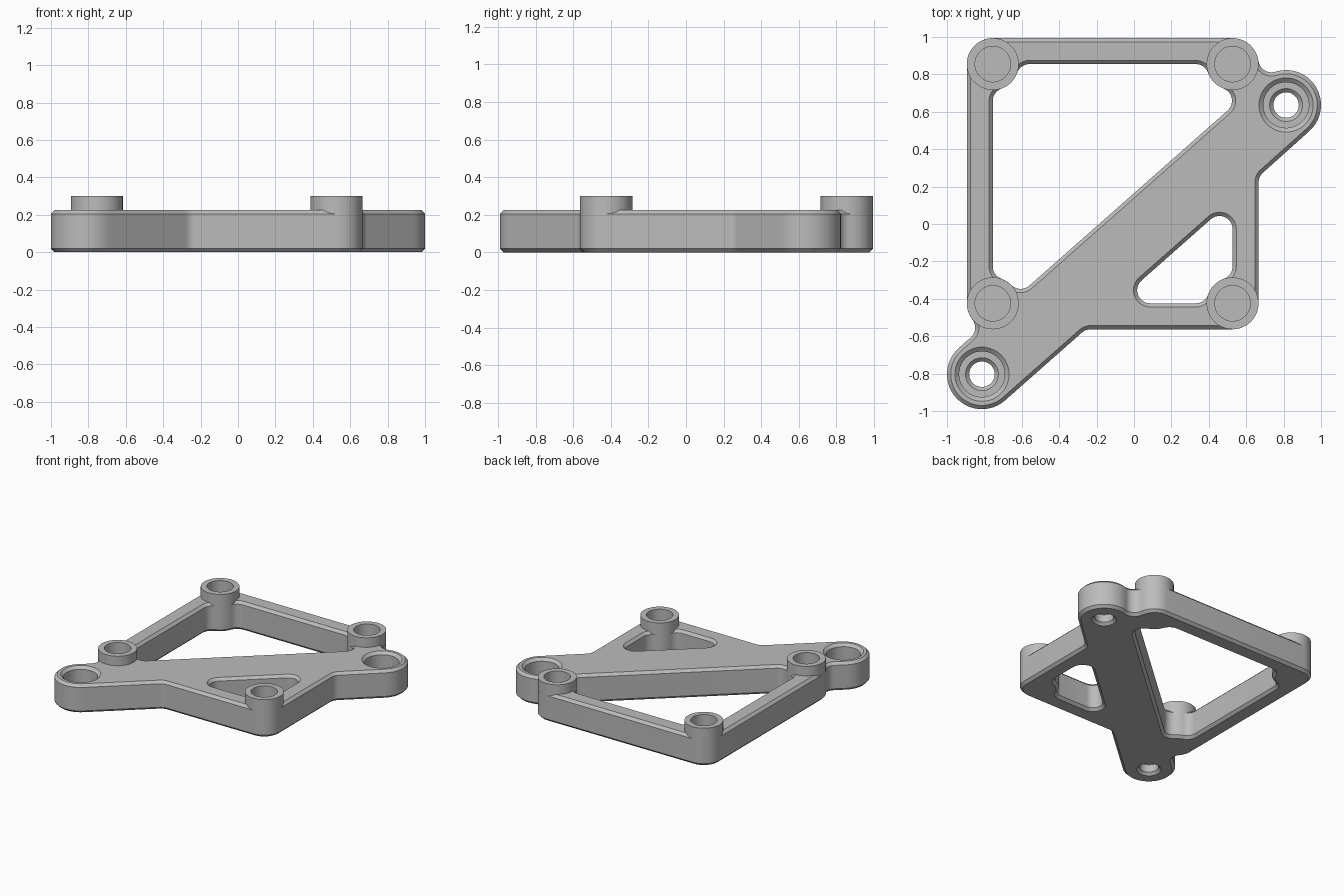
import bpy, bmesh, math
from mathutils import Vector

cube = bpy.data.objects.get("Cube")
if cube:
    bpy.data.objects.remove(cube)

GREY = (0.5, 0.5, 0.5, 1)
grey = bpy.data.materials.new("matte grey")
grey.use_nodes = True
grey.diffuse_color = GREY
grey.node_tree.nodes["Principled BSDF"].inputs["Base Color"].default_value = GREY

TOP, CHAMFER, POST_TOP, POST_FLOOR = 0.225, 0.02, 0.3, 0.06
POST_R, BORE_R, LUG_R, F = 0.139, 0.095, 0.187, -0.07
X0, X1, Y0, Y1 = -0.755, 0.527, -0.424, 0.855
POSTS = [(X0, Y0), (X1, Y0), (X1, Y1), (X0, Y1)]
LUGS = [(-0.813, -0.803), (0.813, 0.636)]
A, B, C, D = [(x, y, POST_R) for x, y in POSTS]
LUG_A, LUG_B = [(x, y, LUG_R) for x, y in LUGS]

# Belts of tangent circles, material on the left; negative radii are fillets
OUTLINE = [LUG_A, (-0.232, -0.633, F), B, (0.736, 0.222, F), LUG_B,
           (0.735, 0.881, F), C, D, A, (-0.919, -0.554, F)]
BIG_WINDOW = [(-0.685, -0.227, F), (-0.685, 0.658, F), D, (-0.558, 0.785, F),
              (0.33, 0.785, F), C, (0.454, 0.659, F), (-0.606, -0.277, F), A]
SMALL_WINDOW = [(0.087, -0.354, F), (0.457, -0.027, F), (0.457, -0.227, F),
                B, (0.33, -0.354, F)]


def belt(circles):
    """Arcs of a belt as (x, y, radius, heading) for every point."""
    headings = []
    for (x, y, r), (x2, y2, r2) in zip(circles, circles[1:] + circles[:1]):
        ratio = (r - r2) / math.hypot(x2 - x, y2 - y)
        headings.append(math.atan2(y2 - y, x2 - x) + math.asin(max(-1, min(1, ratio))))
    points = []
    for i, (x, y, r) in enumerate(circles):
        start = headings[i - 1]
        sweep = (headings[i] - start + math.pi) % math.tau - math.pi
        if r > 0 and sweep < -0.3:
            sweep += math.tau
        if r < 0 and sweep > 0.3:
            sweep -= math.tau
        steps = max(2, math.ceil(abs(sweep) / math.radians(8)))
        points += [(x, y, r, start + sweep * k / steps) for k in range(steps + 1)]
    return points


def belt_loop(bm, points, inset, z):
    return [bm.verts.new((x + (r - inset) * math.sin(a), y - (r - inset) * math.cos(a), z))
            for x, y, r, a in points]


def ring(bm, centre, radius, z, count=48):
    return [bm.verts.new((centre[0] + radius * math.cos(math.tau * k / count),
                          centre[1] + radius * math.sin(math.tau * k / count), z))
            for k in range(count)]


def skin(bm, loops):
    """Join successive loops with quads."""
    for low, high in zip(loops, loops[1:]):
        for k in range(len(low)):
            bm.faces.new((low[k - 1], low[k], high[k], high[k - 1]))


def cap(bm, loops, up):
    edges = [bm.edges.get((loop[k - 1], loop[k])) for loop in loops for k in range(len(loop))]
    bmesh.ops.triangle_fill(bm, use_beauty=True, edges=edges, normal=Vector((0, 0, up)))


def finish(bm, name):
    bmesh.ops.recalc_face_normals(bm, faces=bm.faces)
    mesh = bpy.data.meshes.new(name)
    bm.to_mesh(mesh)
    bm.free()
    mesh.materials.append(grey)
    obj = bpy.data.objects.new(name, mesh)
    bpy.context.collection.objects.link(obj)
    bpy.ops.object.select_all(action="DESELECT")
    obj.select_set(True)
    bpy.context.view_layer.objects.active = obj
    bpy.ops.object.shade_smooth_by_angle(angle=math.radians(30))


# Plate with chamfered outline and windows
bm = bmesh.new()
top_loops, bottom_loops = [], []
for circles in (OUTLINE, BIG_WINDOW, SMALL_WINDOW):
    points = belt(circles)
    loops = [belt_loop(bm, points, inset, z) for inset, z in
             ((CHAMFER, 0), (0, CHAMFER), (0, TOP - CHAMFER), (CHAMFER, TOP))]
    skin(bm, loops)
    bottom_loops.append(loops[0])
    top_loops.append(loops[-1])

# Counterbored screw holes through the lugs
for centre in LUGS:
    loops = [ring(bm, centre, r, z) for r, z in
             ((0.145, TOP), (0.122, TOP - CHAMFER), (0.122, 0.1), (0.088, 0.1),
              (0.068, 0.08), (0.068, CHAMFER), (0.088, 0))]
    skin(bm, loops)
    top_loops.append(loops[0])
    bottom_loops.append(loops[-1])

# Blind holes below the posts
for centre in POSTS:
    loops = [ring(bm, centre, BORE_R, z) for z in (TOP, POST_FLOOR)]
    skin(bm, loops)
    bm.faces.new(loops[1])
    top_loops.append(loops[0])

cap(bm, top_loops, 1)
cap(bm, bottom_loops, -1)
bmesh.ops.remove_doubles(bm, verts=bm.verts, dist=0.0005)
finish(bm, "plate")

# Hollow standoff posts rising from the frame corners
names = ("front_right_post", "front_left_post", "back_left_post", "back_right_post")
for name, centre in zip(names, POSTS):
    bm = bmesh.new()
    loops = [ring(bm, centre, r, z) for r, z in
             ((POST_R, TOP - CHAMFER), (POST_R, POST_TOP), (BORE_R, POST_TOP), (BORE_R, TOP))]
    skin(bm, loops + loops[:1])
    finish(bm, name)
